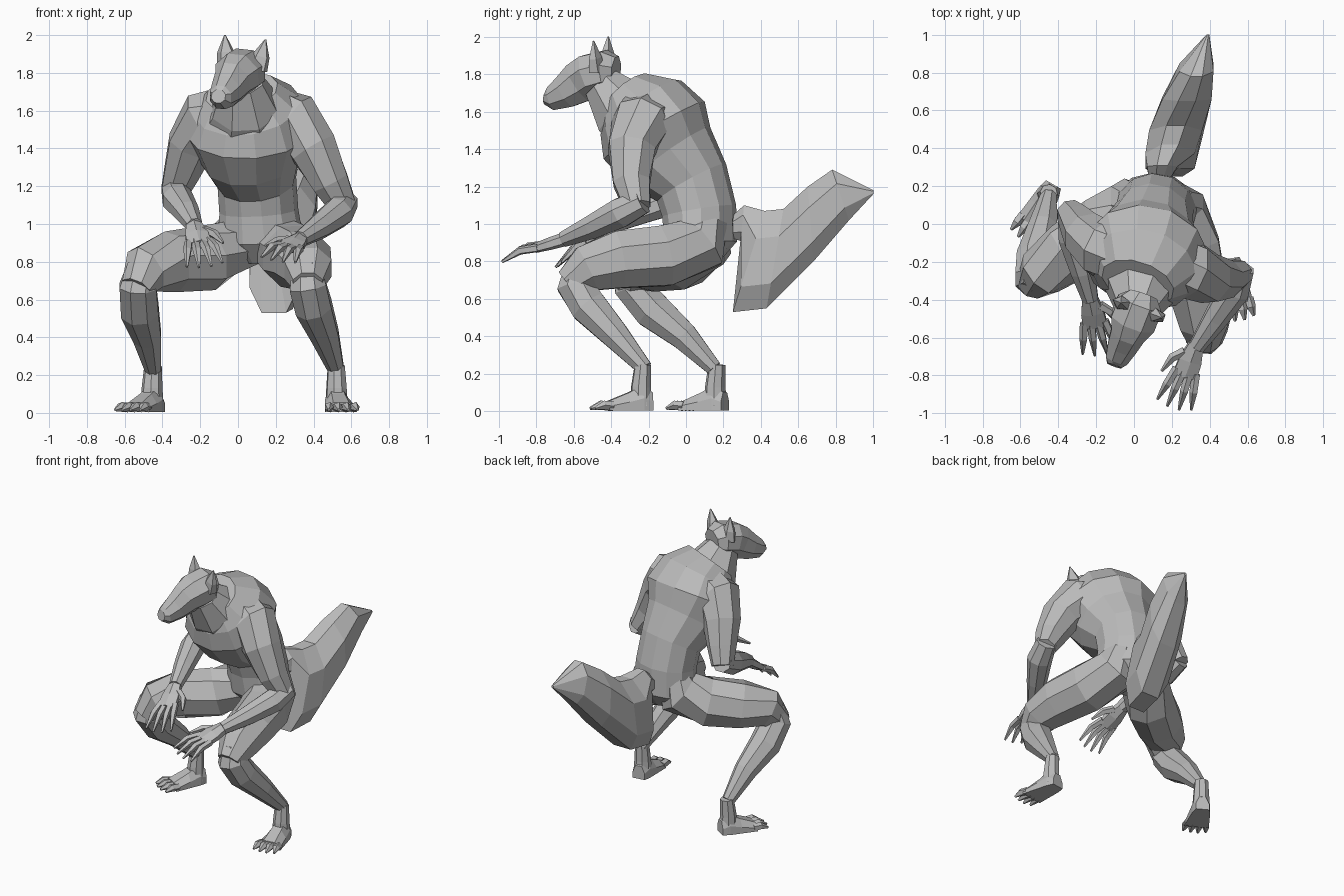
import bpy, math
from mathutils import Vector, Matrix

cube = bpy.data.objects.get("Cube")
if cube:
    bpy.data.objects.remove(cube, do_unlink=True)

grey = bpy.data.materials.new("plain grey")
grey.use_nodes = True
tone = (0.5, 0.5, 0.5, 1)
grey.diffuse_color = tone
grey.node_tree.nodes["Principled BSDF"].inputs["Base Color"].default_value = tone


def add_mesh(name, rings):
    """Skin a list of equal rings and cap both ends."""
    n = len(rings[0])
    verts = [v for ring in rings for v in ring]
    faces = [tuple(reversed(range(n))), tuple(range(len(verts) - n, len(verts)))]
    for k in range(len(rings) - 1):
        for i in range(n):
            j = (i + 1) % n
            faces.append((k * n + i, k * n + j, k * n + n + j, k * n + n + i))
    mesh = bpy.data.meshes.new(name)
    mesh.from_pydata(verts, [], faces)
    mesh.validate()
    mesh.materials.append(grey)
    obj = bpy.data.objects.new(name, mesh)
    bpy.context.collection.objects.link(obj)
    return obj


def limb(name, path, side=(1, 0, 0), sides=8):
    """Sweep an elliptical section along points (x, y, z, half width, half depth)."""
    centres = [Vector(p[:3]) for p in path]
    rings = []
    for k, p in enumerate(path):
        ahead = centres[min(k + 1, len(path) - 1)]
        behind = centres[max(k - 1, 0)]
        t = (ahead - behind).normalized()
        u = Vector(side)
        u = (u - t * u.dot(t)).normalized()
        v = t.cross(u)
        ring = []
        for i in range(sides):
            a = math.tau * (i + 0.5) / sides
            ring.append(centres[k] + u * math.cos(a) * p[3] + v * math.sin(a) * p[-1])
        rings.append(ring)
    return add_mesh(name, rings)


def spike(name, start, middle, tip, radius, side=(1, 0, 0), sides=5):
    """Short tapering digit."""
    return limb(name, [(*start, radius), (*middle, radius * 0.95), (*tip, radius * 0.3)], side, sides)


def hand(name, wrist, forward, across, inner):
    """Palm, four fingers and a thumb on the inner side."""
    wrist, f = Vector(wrist), Vector(forward).normalized()
    s = Vector(across)
    s = (s - f * s.dot(f)).normalized()
    down = Vector((0, 0, -0.015))
    limb(name + "_palm", [(*(wrist - f * 0.03), 0.045, 0.038), (*(wrist + f * 0.07), 0.07, 0.034),
                          (*(wrist + f * 0.16), 0.075, 0.026)], s, 6)
    for i in range(4):
        k = i - 1.5
        base = wrist + f * 0.13 + s * k * 0.036
        way = f + s * k * 0.14
        reach = 0.225 - abs(k) * 0.02
        spike(f"{name}_finger_{i + 1}", base, base + way * reach * 0.5 - down,
              base + way * reach + down, 0.024, s)
    base = wrist + f * 0.03 + s * inner * 0.045
    spike(name + "_thumb", base, base + (f + s * inner) * 0.05, base + f * 0.14 + s * inner * 0.08, 0.026, s)


def foot(name, ankle, forward):
    """Heel column, instep and four toes resting on the ground."""
    a, f = Vector((*ankle, 0)), Vector((*forward, 0)).normalized()
    s = Vector((f.y, -f.x, 0))
    up = Vector((0, 0, 1))
    limb(name + "_ankle", [(*(a + f * 0.01 + up * 0.03), 0.062, 0.062),
                           (*(a + f * 0.01 + up * 0.13), 0.056, 0.055),
                           (*(a + up * 0.25), 0.047, 0.045)], s)
    rings = []
    for along, width, top in ((-0.05, 0.045, 0.1), (0, 0.06, 0.14), (0.08, 0.07, 0.1), (0.19, 0.084, 0.055)):
        outline = ((-1, 0.005), (1, 0.005), (1, top * 0.5), (0.5, top), (-0.5, top), (-1, top * 0.5))
        rings.append([a + f * along + s * width * x + up * z for x, z in outline])
    add_mesh(name + "_sole", rings)
    for i in range(4):
        k = i - 1.5
        base = a + f * 0.17 + s * k * 0.041 + up * 0.028
        reach = f * (0.12 - abs(k) * 0.015) + s * k * 0.01
        spike(f"{name}_toe_{i + 1}", base, base + reach * 0.5 + up * 0.005,
              base + reach - up * 0.012, 0.027, s)


# Torso, twisted so the left shoulder leads
limb("torso", [(.12, .08, .79, .1, .09), (.12, .08, .9, .23, .19), (.11, .07, 1.07, .21, .2),
               (.1, .03, 1.22, .21, .21), (.07, -.09, 1.36, .27, .27), (.06, -.17, 1.5, .34, .31),
               (.05, -.24, 1.62, .29, .26), (.02, -.31, 1.7, .2, .15)], (1, -.2, 0), 12)
limb("neck", [(.05, -.2, 1.53, .28, .25), (.04, -.35, 1.62, .19, .18), (.02, -.45, 1.75, .12, .11)])

# Arms
limb("left_upper_arm", [(.13, -.2, 1.58, .17), (.3, -.24, 1.54, .16), (.4, -.29, 1.4, .135),
                        (.49, -.29, 1.22, .105), (.56, -.26, 1.09, .075)])
limb("left_forearm", [(.57, -.23, 1.12, .07), (.53, -.35, 1.06, .085), (.43, -.5, .985, .068),
                      (.33, -.65, .92, .045)])
hand("left_hand", (.32, -.66, .915), (-.12, -.33, -.1), (1, -.3, -.15), -1)
limb("right_upper_arm", [(-.02, -.16, 1.58, .17), (-.17, -.13, 1.55, .16), (-.25, -.06, 1.42, .13),
                         (-.3, .01, 1.27, .1), (-.34, .06, 1.16, .075)])
limb("right_forearm", [(-.34, .07, 1.19, .07), (-.32, -.07, 1.13, .085), (-.27, -.25, 1.06, .068),
                       (-.23, -.4, .99, .045)])
hand("right_hand", (-.23, -.41, .98), (.05, -.25, -.17), (1, .1, .1), 1)

# Legs
limb("left_thigh", [(.21, .13, 1.03, .1), (.22, .09, .9, .16), (.29, -.12, .83, .175),
                    (.34, -.36, .81, .165), (.37, -.53, .76, .135), (.37, -.63, .68, .085)])
limb("left_shin", [(.36, -.57, .78, .08), (.37, -.59, .67, .105), (.4, -.52, .56, .105),
                   (.46, -.38, .41, .08), (.52, -.22, .23, .045)])
foot("left_foot", (.52, -.23), (.14, -1))
limb("right_thigh", [(.02, .13, 1.03, .1), (0, .1, .9, .16), (-.16, -.02, .82, .175),
                     (-.35, -.15, .8, .165), (-.49, -.26, .76, .135), (-.54, -.32, .66, .085)])
limb("right_shin", [(-.51, -.28, .78, .08), (-.53, -.29, .67, .105), (-.52, -.18, .54, .108),
                    (-.48, -.01, .4, .08), (-.45, .15, .23, .045)])
foot("right_foot", (-.45, .165), (-.5, -.87))

# Head, turned toward the right
turn = Matrix.Translation((.03, -.42, 1.8)) @ Matrix.Rotation(math.radians(-20), 4, "Z") \
    @ Matrix.Rotation(math.radians(6), 4, "Y")
profile = [(.05, .01, .08, .09), (0, .015, .13, .12), (-.1, -.01, .13, .125), (-.16, -.045, .1, .12),
           (-.24, -.095, .085, .095), (-.32, -.13, .065, .068), (-.355, -.125, .042, .038)]
head = limb("head", [(0, y, z, w, h) for y, z, w, h in profile])
head.matrix_world = turn
for word, m in (("left", 1), ("right", -1)):
    ear = limb(word + "_ear", [(m * .085, -.03, .03, .06, .045), (m * .1, -.03, .1, .05, .035),
                               (m * .115, -.03, .19, .004)], sides=5)
    ear.matrix_world = turn

# Bushy tail: x centre, half width, then the upper and lower edge in the side profile
tail = []
for x, w, ty, tz, by, bz in ((.13, .05, .22, 1.02, .23, .93), (.15, .08, .31, 1.1, .29, .91),
                             (.19, .13, .42, 1.07, .25, .53), (.22, .14, .52, 1.08, .43, .55),
                             (.28, .13, .65, 1.2, .68, .8), (.33, .09, .78, 1.29, .87, 1.02),
                             (.39, .008, 1, 1.18, 1, 1.16)):
    top, low = Vector((x, ty, tz)), Vector((x, by, bz))
    mid, half = (top + low) / 2, (top - low) / 2
    outline = ((-.35, 1), (-1, .45), (-1, -.5), (-.5, -1), (.5, -1), (1, -.5), (1, .45), (.35, 1))
    tail.append([mid + half * h + Vector((w * s, 0, 0)) for s, h in outline])
add_mesh("tail", tail)
